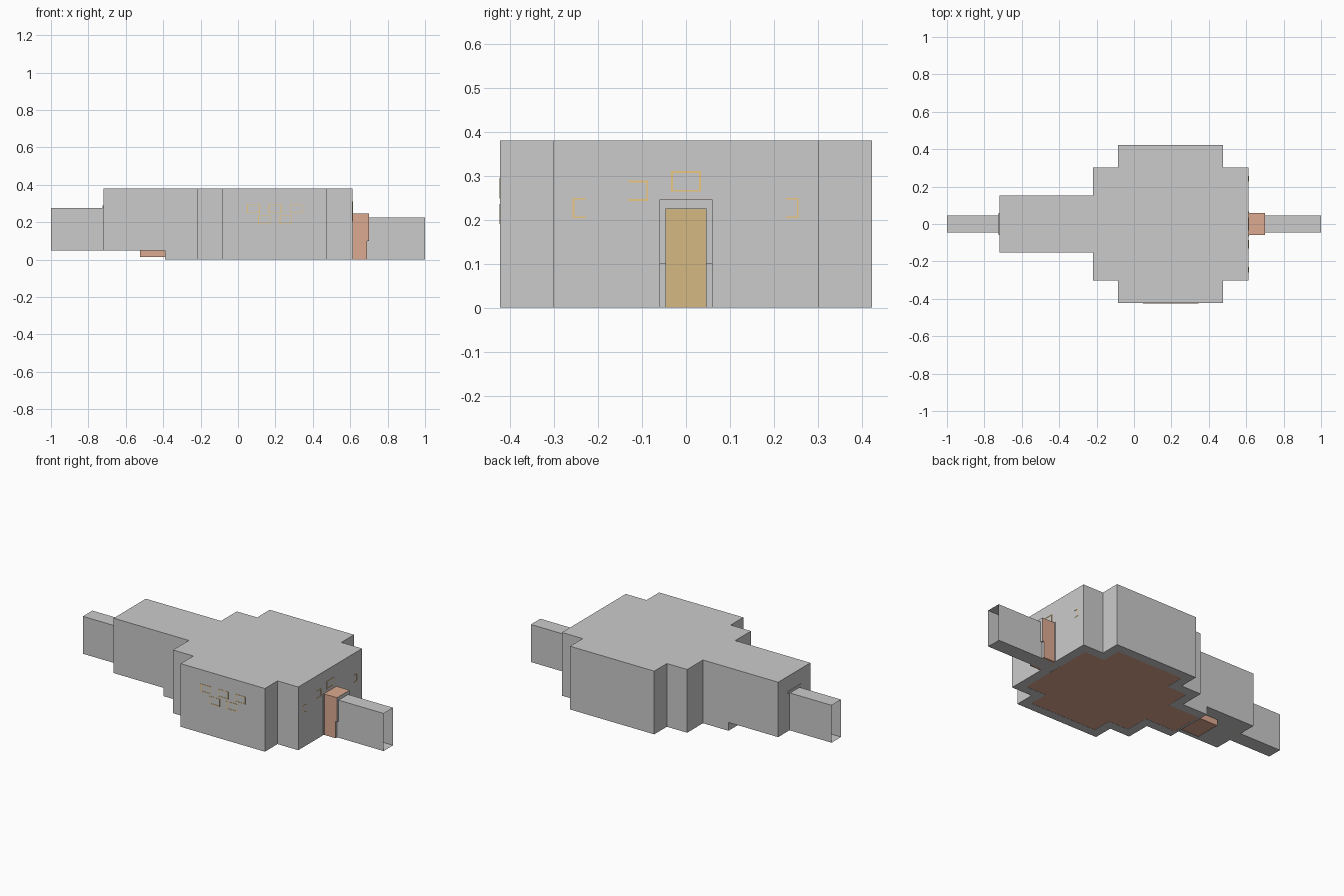
import bpy, bmesh

if "Cube" in bpy.data.objects:
    bpy.data.objects.remove(bpy.data.objects["Cube"])

H = 0.38      # room height
T = 0.055     # wall thickness
DOOR = 0.045  # half width of the passages


def material(name, rgb):
    m = bpy.data.materials.new(name)
    m.diffuse_color = (*rgb, 1)
    m.use_nodes = True
    m.node_tree.nodes["Principled BSDF"].inputs["Base Color"].default_value = m.diffuse_color
    return m


brick = material("brick", (0.72, 0.40, 0.28))
wood = material("wood", (0.66, 0.48, 0.22))
gold = material("gold", (0.85, 0.58, 0.22))


def finish(name, bm, mat=None, fix=True):
    if fix:
        bmesh.ops.recalc_face_normals(bm, faces=bm.faces)
    me = bpy.data.meshes.new(name)
    bm.to_mesh(me)
    bm.free()
    ob = bpy.data.objects.new(name, me)
    bpy.context.collection.objects.link(ob)
    if mat:
        me.materials.append(mat)
    return ob


def add_prism(bm, pts, z0, z1):
    face = bm.faces.new([bm.verts.new((x, y, z0)) for x, y in pts])
    if z1 > z0:
        ext = bmesh.ops.extrude_face_region(bm, geom=[face])
        vs = [g for g in ext["geom"] if isinstance(g, bmesh.types.BMVert)]
        bmesh.ops.translate(bm, verts=vs, vec=(0, 0, z1 - z0))
        # keep the bottom cap so that the prism stays closed
        if not face.is_valid:
            bm.faces.new([v for v in bm.verts if abs(v.co.z - z0) < 1e-6])


def prism(name, pts, z0, z1, mat=None):
    bm = bmesh.new()
    add_prism(bm, pts, z0, z1)
    return finish(name, bm, mat)


def boxes(name, ranges, mat=None):
    bm = bmesh.new()
    for x0, x1, y0, y1, z0, z1 in ranges:
        r = bmesh.ops.create_cube(bm, size=1)
        for v in r["verts"]:
            v.co = ((x0 + x1) / 2 + v.co.x * (x1 - x0),
                    (y0 + y1) / 2 + v.co.y * (y1 - y0),
                    (z0 + z1) / 2 + v.co.z * (z1 - z0))
    return finish(name, bm, mat)


def mirrored(half):
    return half + [(x, -y) for x, y in reversed(half)]


def plan(t, left):
    """Stepped room outline, inset by t, starting at x = left."""
    return mirrored([(left, -0.153 + t), (-0.22 + t, -0.153 + t), (-0.22 + t, -0.303 + t),
                     (-0.085 + t, -0.303 + t), (-0.085 + t, -0.423 + t), (0.475 - t, -0.423 + t),
                     (0.475 - t, -0.303 + t), (0.613 - t, -0.303 + t)])


def cut(target, cutter):
    mod = target.modifiers.new("cut", "BOOLEAN")
    mod.operation = "DIFFERENCE"
    mod.solver = "EXACT"
    mod.object = cutter
    bpy.context.view_layer.objects.active = target
    bpy.ops.object.modifier_apply(modifier=mod.name)
    bpy.data.objects.remove(cutter)


# Room shell: thick walls, raised annex on the left, passage openings
room = prism("room_walls", plan(0, -0.72), 0, H)
cut(room, boxes("annex_cut", [(-0.9, -0.39, -0.3, 0.3, -0.2, 0.05)]))
cut(room, prism("hall_cut", plan(T, -0.375), -0.1, H - 0.02))
cut(room, boxes("annex_hollow", [(-0.72 + T, -0.36, -0.098, 0.098, 0.065, H - 0.02)]))
cut(room, boxes("right_opening", [(0.5, 0.7, -DOOR, DOOR, -0.1, 0.225)]))
cut(room, boxes("left_opening", [(-0.8, -0.6, -DOOR, DOOR, 0.055, 0.27)]))

# Brick floor inside the walls
prism("hall_floor", plan(T, -0.375), 0.001, 0.001, brick)

# Steps from the annex down to the hall
boxes("steps", [(-0.525, -0.385, -0.08, 0.08, 0.013, 0.052),
                (-0.375, -0.33, -0.08, 0.08, 0.001, 0.045),
                (-0.33, -0.285, -0.08, 0.08, 0.001, 0.023)], brick)


# Passages: thin tubes, open at the ends
def passage(name, x0, x1, z0, z1):
    bm = bmesh.new()
    ring = [(-DOOR, z0), (DOOR, z0), (DOOR, z1), (-DOOR, z1)]
    a, b = [[bm.verts.new((x, y, z)) for y, z in ring] for x in (x0, x1)]
    for i in range(4):
        j = (i + 1) % 4
        bm.faces.new((a[i], a[j], b[j], b[i]))
    finish(name, bm)


passage("right_passage", 0.56, 1.0, 0.0, 0.226)
passage("left_passage", -1.0, -0.67, 0.05, 0.275)

# Doors at the inner ends of the passages
boxes("right_door", [(0.60, 0.612, -DOOR, DOOR, 0, 0.225)], wood)
boxes("left_door", [(-0.72, -0.708, -DOOR, DOOR, 0.05, 0.274)], wood)


# Brick surround of the right door, wider above, with grey front trim
def surround(w, x0, x1, x2, top):
    parts = []
    for s in (-1, 1):
        y0, y1 = sorted((s * DOOR, s * w))
        parts += [(x0, x1, y0, y1, 0, 0.1), (x0, x2, y0, y1, 0.1, top)]
    parts.append((x0, x2, -w, w, 0.226, top))
    return parts


boxes("door_surround", surround(0.06, 0.61, 0.69, 0.70, 0.246), brick)
boxes("door_trim", [(x0 + 0.08 if z1 <= 0.1 else x0 + 0.09, x1 + 0.001, y0, y1, z0, z1)
                    for x0, x1, y0, y1, z0, z1 in surround(0.06, 0.61, 0.69, 0.70, 0.2455)])

# Raised outer edge of the right door, on the wall
boxes("door_edge", [(0.61, 0.616, -0.066, -0.06, 0, 0.246),
                    (0.61, 0.616, 0.06, 0.066, 0, 0.246)])

# Slim lintel above the left passage
boxes("left_lintel", [(-0.724, -0.715, -0.06, 0.06, 0.275, 0.29)])


# Picture frames: thin bars showing on the wall faces
def frame_bars(u0, u1, z0, z1, sides, t=0.004):
    bars = {"l": (u0, u0 + t, z0, z1), "r": (u1 - t, u1, z0, z1),
            "b": (u0, u1, z0, z0 + t), "t": (u0, u1, z1 - t, z1)}
    return [bars[s] for s in sides]


front = []
for z, centres in ((0.272, (0.083, 0.198, 0.311)), (0.213, (0.141, 0.256))):
    for c in centres:
        front += frame_bars(c - 0.034, c + 0.034, z - 0.023, z + 0.023, "lrbt")
boxes("front_frames", [(a, b, -0.4245, -0.415, c, d) for a, b, c, d in front], gold)

side = (frame_bars(-0.034, 0.034, 0.264, 0.311, "lrbt")
        + frame_bars(-0.131, -0.086, 0.243, 0.289, "rbt")
        + frame_bars(-0.258, -0.229, 0.204, 0.25, "lbt")
        + frame_bars(0.228, 0.256, 0.204, 0.25, "rbt"))
boxes("side_frames", [(0.605, 0.6145, a, b, c, d) for a, b, c, d in side], gold)
